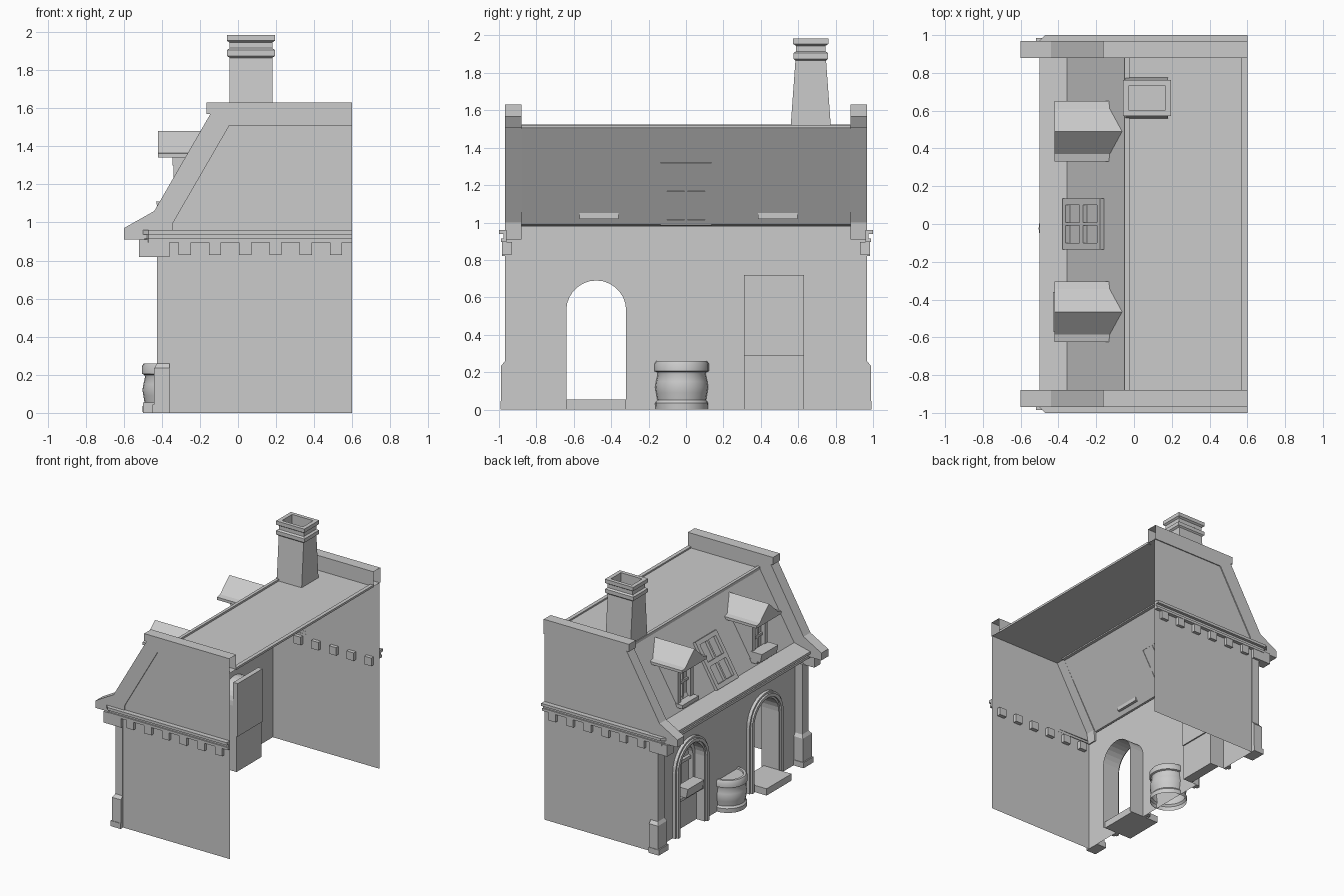
import bpy, bmesh, math
from mathutils import Matrix, Vector

cube = bpy.data.objects.get("Cube")
if cube:
    bpy.data.objects.remove(cube, do_unlink=True)

STONE = bpy.data.materials.new("plain grey")
STONE.use_nodes = True
GREY = (0.6, 0.6, 0.6, 1)
STONE.diffuse_color = GREY
STONE.node_tree.nodes["Principled BSDF"].inputs["Base Color"].default_value = GREY

# Steep roof plane, used to trim whatever sits on it
EAVE, BREAK, RIDGE = (-0.5, 0.955), (-0.355, 0.99), (-0.045, 1.51)
SLOPE_POINT = Vector((BREAK[0], 0, BREAK[1]))
SLOPE_UP = Vector((RIDGE[0] - BREAK[0], 0, RIDGE[1] - BREAK[1])).normalized()
SLOPE_OUT = Vector((-SLOPE_UP.z, 0, SLOPE_UP.x))

AXES = {
    "x": lambda u, v, d: (d, u, v),
    "y": lambda u, v, d: (u, d, v),
    "z": lambda u, v, d: (u, v, d),
}


def finish(name, bm, clip=False):
    if clip:
        bmesh.ops.bisect_plane(bm, geom=bm.verts[:] + bm.edges[:] + bm.faces[:],
                               plane_co=SLOPE_POINT, plane_no=SLOPE_OUT, clear_inner=True)
    bmesh.ops.recalc_face_normals(bm, faces=bm.faces[:])
    mesh = bpy.data.meshes.new(name)
    bm.to_mesh(mesh)
    bm.free()
    mesh.materials.append(STONE)
    obj = bpy.data.objects.new(name, mesh)
    bpy.context.collection.objects.link(obj)
    return obj


def prism(name, pts, axis, a, b, caps=True, closed=True, clip=False, skip=()):
    """Extrude an outline along an axis; skip leaves chosen sides open."""
    bm = bmesh.new()
    place = AXES[axis]
    lo = [bm.verts.new(place(u, v, a)) for u, v in pts]
    hi = [bm.verts.new(place(u, v, b)) for u, v in pts]
    n = len(pts)
    for i in range(n if closed else n - 1):
        if i not in skip:
            j = (i + 1) % n
            bm.faces.new((lo[i], lo[j], hi[j], hi[i]))
    if caps:
        bm.faces.new(lo)
        bm.faces.new(hi)
    return finish(name, bm, clip)


def box(name, x, y, z, clip=False):
    return prism(name, [(x[0], y[0]), (x[1], y[0]), (x[1], y[1]), (x[0], y[1])], "z", *z, clip=clip)


def sheet(name, pts, axis, d):
    bm = bmesh.new()
    bm.faces.new([bm.verts.new(AXES[axis](u, v, d)) for u, v in pts])
    return finish(name, bm)


def arch(cy, r, spring=0.53, steps=14):
    """Arch outline from the floor, up, over and down, in y and z."""
    arc = [(cy - r * math.cos(math.pi * i / steps), spring + r * math.sin(math.pi * i / steps))
           for i in range(steps + 1)]
    return [(cy - r, 0)] + arc + [(cy + r, 0)]


DOOR, WINDOW, R = -0.48, 0.47, 0.16
WALL, BACK, END = -0.36, 0.6, 0.96

# Front wall with two arched openings
sheet("front_wall", [(-END, 0)] + arch(DOOR, R) + arch(WINDOW, R)
      + [(END, 0), (END, 0.98), (-END, 0.98)], "x", WALL)

# Mansard roof and the lips along its flat top
prism("mansard_roof", [EAVE, BREAK, RIDGE, (BACK, 1.51)], "y", -END, END, caps=False, closed=False)
box("ridge_lip", (-0.05, -0.025), (-0.88, 0.88), (1.5, 1.525))
box("back_lip", (0.57, BACK), (-0.88, 0.88), (1.505, 1.522))

# Eave moulding above the front wall
for x, z in ((-0.5, (0.935, 0.955)), (-0.47, (0.915, 0.935)), (-0.485, (0.895, 0.915))):
    box("eave_moulding", (x, WALL), (-END, END), z)
for i in range(11):
    y = -0.8 + 0.16 * i
    box("front_bracket", (-0.4, WALL), (y - 0.03, y + 0.03), (0.83, 0.895))

# Both ends: wall, parapet, cornice, brackets and corner pier
GABLE = [(WALL, 0), (BACK, 0), (BACK, 1.515), RIDGE, (-0.345, 1.0), (WALL, 0.95)]
PARAPET = [(BACK, 1.63), (-0.165, 1.63), (-0.165, 1.57), (-0.145, 1.57), (-0.44, 1.06), (-0.6, 0.97),
           (-0.6, 0.91), (-0.35, 0.91), (-0.34, 1.0), (-0.045, 1.51), (BACK, 1.51)]
for s, side in ((1, "left"), (-1, "right")):
    def yr(a, b):
        return sorted((s * a, s * b))

    sheet(side + "_end_wall", GABLE, "y", s * END)
    prism(side + "_parapet", PARAPET, "y", *yr(0.88, 0.968), skip=(len(PARAPET) - 1,))
    for out, z in ((0.988, (0.895, 0.915)), (0.977, (0.915, 0.938)), (1.0, (0.938, 0.96))):
        strip = [(BACK, s * END), (BACK, s * out), (-0.47, s * out), (-0.5, s * (out - 0.03)), (-0.5, s * END)]
        prism(side + "_cornice", strip, "z", *z)
    for i in range(6):
        x = -0.28 + 0.159 * i
        box(side + "_bracket", (x - 0.032, x + 0.032), yr(0.93, 0.985), (0.83, 0.895))
    box(side + "_pier", (-0.425, WALL), yr(0.885, 0.967), (0.04, 0.83))
    box(side + "_capital", (-0.52, WALL), yr(0.905, 0.985), (0.82, 0.91))
    box(side + "_pier_foot", (-0.45, WALL), yr(0.865, 0.992), (0, 0.045))
    bm = bmesh.new()
    for x, inner, outer, z in ((-0.44, 0.87, 0.988, 0.045), (-0.44, 0.87, 0.988, 0.235), (-0.425, 0.885, 0.967, 0.26)):
        for p in ((x, inner), (WALL, inner), (WALL, outer), (x, outer)):
            bm.verts.new((p[0], s * p[1], z))
    bmesh.ops.convex_hull(bm, input=bm.verts[:])
    finish(side + "_pier_base", bm)

# Arch surrounds in two steps, with reveals running inwards
for cy, name in ((DOOR, "door"), (WINDOW, "window")):
    for inner, outer, depth in ((R, 0.215, 0.025), (0.175, 0.2, 0.04)):
        ring = arch(cy, outer) + arch(cy, inner)[::-1]
        prism(name + "_surround", ring, "x", WALL - depth, WALL)
    prism(name + "_reveal", arch(cy, R), "x", WALL, -0.23, caps=False, closed=False)

# Door step
box("door_step", (-0.5, -0.25), (DOOR - R, DOOR + R), (0, 0.055))

# Niche window: lower panel, pane, glazing bars and planter
box("window_lower_panel", (-0.31, -0.23), (WINDOW - R, WINDOW + R), (0, 0.29))
box("window_pane", (-0.26, -0.22), (WINDOW - R, WINDOW + R), (0.29, 0.72))
prism("window_frame", arch(WINDOW, R) + arch(WINDOW, 0.13)[::-1], "x", -0.3, -0.26)
box("window_mullion", (-0.285, -0.26), (WINDOW - 0.012, WINDOW + 0.012), (0.29, 0.67))
box("window_transom", (-0.285, -0.26), (WINDOW - 0.14, WINDOW + 0.14), (0.5, 0.525))
box("window_sill", (-0.38, -0.28), (WINDOW - 0.15, WINDOW + 0.15), (0.27, 0.295))


def planter(name, x0, x1, cy, z0, z1):
    prism(name, [(x0 + 0.015, z0), (x1, z0), (x1, z1), (x0, z1)], "y", cy - 0.105, cy + 0.105)


planter("window_planter", -0.42, -0.32, WINDOW, 0.295, 0.37)

# Dormers, trimmed to the roof slope
for cy, side in ((0.49, "left"), (-0.465, "right")):
    def across(a, b):
        return (cy + a, cy + b)

    roof = [(-0.16, 1.34), (-0.16, 1.362), (-0.12, 1.37), (0, 1.48), (0.12, 1.37), (0.16, 1.362), (0.16, 1.34)]
    prism(side + "_dormer_roof", [(cy + u, v) for u, v in roof], "x", -0.42, 0, clip=True)
    box(side + "_dormer_pane", (-0.305, 0), across(-0.07, 0.07), (1.0, 1.34), clip=True)
    for t in (-1, 1):
        box(side + "_dormer_post", (-0.34, 0), across(t * 0.08 - 0.018, t * 0.08 + 0.018), (1.0, 1.34), clip=True)
    box(side + "_dormer_lintel", (-0.345, -0.2), across(-0.1, 0.1), (1.3, 1.34), clip=True)
    box(side + "_dormer_mullion", (-0.32, -0.25), across(-0.01, 0.01), (1.03, 1.31), clip=True)
    box(side + "_dormer_transom", (-0.32, -0.25), across(-0.07, 0.07), (1.18, 1.2), clip=True)
    box(side + "_dormer_sill", (-0.385, -0.315), across(-0.105, 0.105), (1.02, 1.05))
planter("dormer_planter", -0.43, -0.33, -0.465, 1.04, 1.11)

# Skylight frame lying on the slope
centre = SLOPE_POINT + SLOPE_UP * 0.19
tilt = Matrix((Vector((0, 1, 0)), SLOPE_UP, SLOPE_OUT)).transposed().to_4x4()
tilt.translation = centre
FULL, LONG, BAR = (-0.135, 0.135), (-0.195, 0.195), 0.035
parts = [((t - BAR / 2, t + BAR / 2), LONG) for t in (-0.118, 0.118)]
parts += [(FULL, (t - BAR / 2, t + BAR / 2)) for t in (-0.178, 0, 0.178)]
parts += [((-0.008, 0.008), LONG)]
for u, v in parts:
    box("skylight_bar", u, v, (-0.004, 0.025)).matrix_world = tilt

# Chimney: tapered stack and two moulded caps around an open flue
CX, CY = 0.068, 0.667
bm = bmesh.new()
rings = []
PROFILE = ((0.112, 0.108, 1.505), (0.112, 0.082, 1.865), (0.127, 0.093, 1.875), (0.127, 0.093, 1.905),
           (0.112, 0.08, 1.915), (0.112, 0.08, 1.945), (0.127, 0.095, 1.955), (0.127, 0.095, 1.985),
           (0.095, 0.065, 1.985), (0.095, 0.065, 1.86))
for hx, hy, z in PROFILE:
    rings.append([bm.verts.new((CX + a * hx, CY + b * hy, z)) for a, b in ((-1, -1), (1, -1), (1, 1), (-1, 1))])
for lo, hi in zip(rings, rings[1:]):
    for i in range(4):
        j = (i + 1) % 4
        bm.faces.new((lo[i], lo[j], hi[j], hi[i]))
bm.faces.new(rings[-1])
finish("chimney", bm)

# Barrel sunk halfway into the front wall, open underneath
bm = bmesh.new()
outline = [(0.14, 0), (0.142, 0.035), (0.13, 0.05), (0.137, 0.09), (0.142, 0.12), (0.137, 0.15), (0.128, 0.19),
           (0.132, 0.2), (0.145, 0.205), (0.145, 0.245), (0.135, 0.26), (0.115, 0.26), (0.112, 0.25), (0, 0.25)]
verts = [bm.verts.new((r, 0, z)) for r, z in outline]
edges = [bm.edges.new(pair) for pair in zip(verts, verts[1:])]
bmesh.ops.spin(bm, geom=verts + edges, cent=(0, 0, 0), axis=(0, 0, 1), angle=math.tau, steps=24)
bmesh.ops.remove_doubles(bm, verts=bm.verts[:], dist=0.0005)
barrel = finish("barrel", bm)
barrel.location = (WALL, -0.023, 0)
bpy.context.view_layer.objects.active = barrel
barrel.select_set(True)
bpy.ops.object.shade_smooth_by_angle(angle=math.radians(35))
